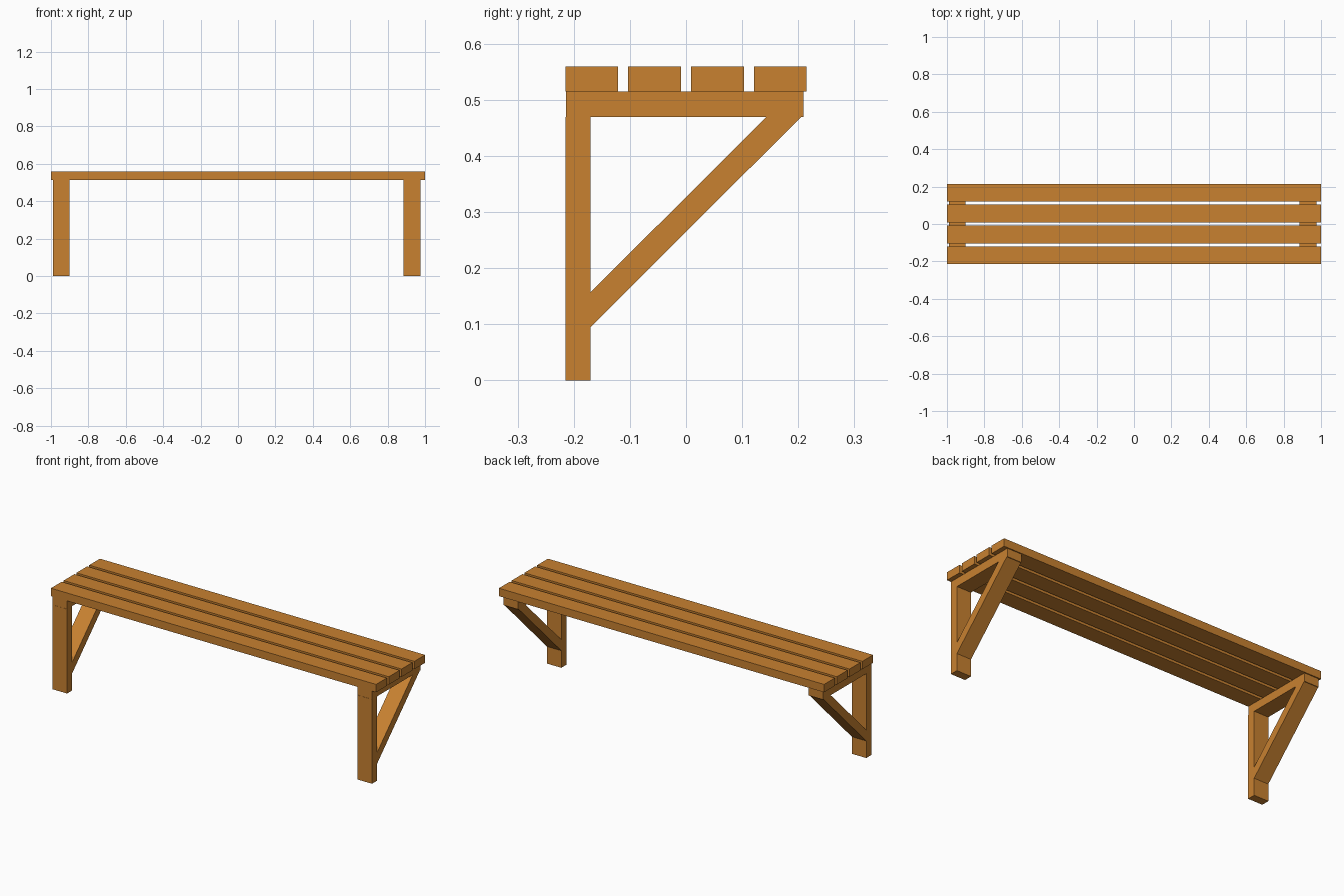
import bpy, bmesh

if "Cube" in bpy.data.objects:
    bpy.data.objects.remove(bpy.data.objects["Cube"])

wood = bpy.data.materials.new("wood")
wood.diffuse_color = (0.58, 0.22, 0.03, 1)
wood.use_nodes = True
wood.node_tree.nodes["Principled BSDF"].inputs["Base Color"].default_value = wood.diffuse_color


def extrude_x(name, profile, x0, x1):
    """Extrude a (y, z) profile from x0 to x1."""
    bm = bmesh.new()
    face = bm.faces.new([bm.verts.new((x0, y, z)) for y, z in profile])
    ext = bmesh.ops.extrude_face_region(bm, geom=[face])["geom"]
    verts = [g for g in ext if isinstance(g, bmesh.types.BMVert)]
    bmesh.ops.translate(bm, verts=verts, vec=(x1 - x0, 0, 0))
    bmesh.ops.recalc_face_normals(bm, faces=bm.faces)
    mesh = bpy.data.meshes.new(name)
    bm.to_mesh(mesh)
    bm.free()
    mesh.materials.append(wood)
    obj = bpy.data.objects.new(name, mesh)
    bpy.context.collection.objects.link(obj)
    return obj


def rect(y0, y1, z0, z1):
    return [(y0, z0), (y1, z0), (y1, z1), (y0, z1)]


RAIL_Z, SEAT_Z, TOP_Z = 0.469, 0.515, 0.559

# Seat slats
for i in range(4):
    y = -0.215 + i * 0.112
    extrude_x(f"seat_slat_{i + 1}", rect(y, y + 0.094, SEAT_Z, TOP_Z), -1, 1)

# Triangular end frames: leg, rail and diagonal brace
brace = [(-0.17, 0.095), (0.205, RAIL_Z), (0.143, RAIL_Z), (-0.17, 0.157)]
for side, x0, x1 in (("left", -0.99, -0.901), ("right", 0.886, 0.975)):
    extrude_x(f"{side}_leg", rect(-0.215, -0.17, 0, RAIL_Z), x0, x1)
    extrude_x(f"{side}_rail", rect(-0.214, 0.209, RAIL_Z, SEAT_Z), x0, x1)
    extrude_x(f"{side}_brace", brace, x0, x1)
